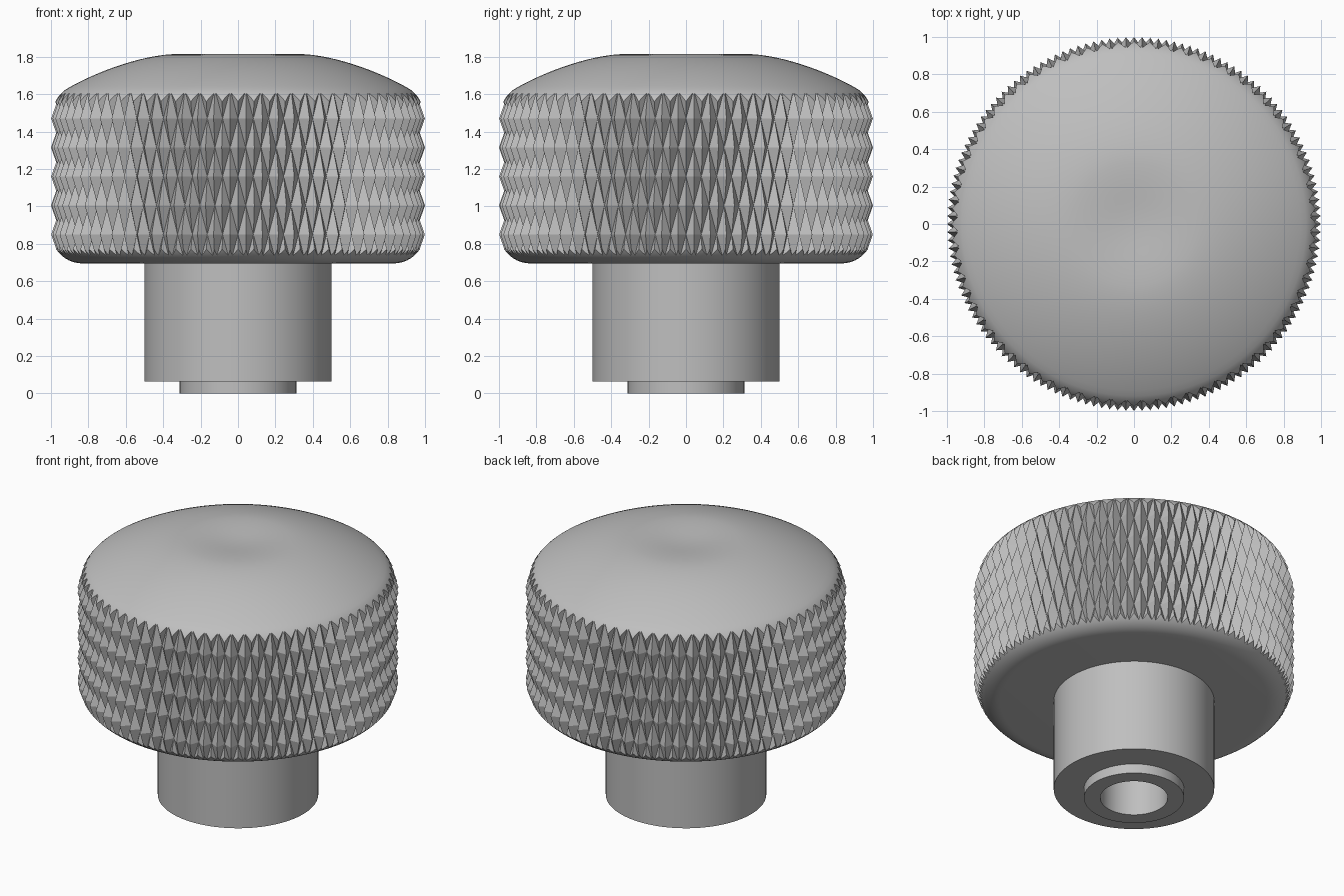
import bpy
import bmesh
from math import cos, sin, pi
from mathutils import Vector
from mathutils.geometry import interpolate_bezier

if "Cube" in bpy.data.objects:
    bpy.data.objects.remove(bpy.data.objects["Cube"])

# Single grey material
grey = bpy.data.materials.new("satin grey")
grey.use_nodes = True
colour = (0.52, 0.52, 0.52, 1)
grey.diffuse_color = colour
grey.node_tree.nodes["Principled BSDF"].inputs["Base Color"].default_value = colour


def add_object(name, bm):
    bmesh.ops.recalc_face_normals(bm, faces=bm.faces[:])
    mesh = bpy.data.meshes.new(name)
    bm.to_mesh(mesh)
    bm.free()
    mesh.materials.append(grey)
    ob = bpy.data.objects.new(name, mesh)
    bpy.context.collection.objects.link(ob)
    return ob


def lathe(name, profile, steps):
    """Revolve (radius, height) points around the z axis."""
    bm = bmesh.new()
    verts = [bm.verts.new((r, 0, z)) for r, z in profile]
    edges = [bm.edges.new(pair) for pair in zip(verts, verts[1:])]
    bmesh.ops.spin(bm, geom=verts + edges, cent=(0, 0, 0), axis=(0, 0, 1),
                   angle=2 * pi, steps=steps)
    bmesh.ops.remove_doubles(bm, verts=bm.verts[:], dist=1e-5)
    return add_object(name, bm)


def curve(a, b, c, d, count):
    pts = interpolate_bezier(*[Vector((r, z, 0)) for r, z in (a, b, c, d)], count)
    return [(p.x, p.y) for p in pts]


def smooth(ob):
    bpy.ops.object.select_all(action="DESELECT")
    ob.select_set(True)
    bpy.context.view_layer.objects.active = ob
    bpy.ops.object.shade_smooth_by_angle(angle=0.26)


# Knurled band: staggered rows of low four-sided pyramids
COLS, PEAK, VALLEY, FLARE = 144, 1.0, 0.945, 1.1
BASE, ROW = 0.695, 0.155
heights = [0.6] + [BASE + ROW * k for k in range(7)] + [1.95]


def is_peak(row, col):
    return (row + col) % 2 == 1


bm = bmesh.new()
rings = []
for row, z in enumerate(heights):
    ring = []
    for col in range(COLS):
        a = 2 * pi * col / COLS
        r = PEAK if is_peak(row, col) else VALLEY
        if row in (0, len(heights) - 1):
            r = FLARE
        ring.append(bm.verts.new((r * cos(a), r * sin(a), z)))
    rings.append(ring)
for row in range(len(heights) - 1):
    low, high = rings[row], rings[row + 1]
    for col in range(COLS):
        nxt = (col + 1) % COLS
        a, b, c, d = low[col], low[nxt], high[nxt], high[col]
        if is_peak(row, col):
            tris = (a, b, d), (b, c, d)
        else:
            tris = (a, b, c), (a, c, d)
        for tri in tris:
            bm.faces.new(tri)
bm.faces.new(rings[0])
bm.faces.new(rings[-1])
grip = add_object("knurled_head", bm)

# Rounded head shape that trims the band: flat underside, fillet, domed top
head = [(0, BASE)]
head += curve((0.83, BASE), (0.925, BASE), (1.0, 0.77), (1.0, 0.865), 12)
head += [(1.03, 0.93), (1.03, 1.41)]
head += curve((1.0, 1.47), (0.99, 1.55), (0.965, 1.595), (0.92, 1.626), 10)
head += curve((0.92, 1.626), (0.77, 1.715), (0.52, 1.81), (0.33, 1.815), 16)[1:]
head += curve((0.33, 1.815), (0.2, 1.817), (0.12, 1.8), (0, 1.8), 8)[1:]
trim = lathe("head_trim", head, 180)
trim.hide_render = True

cut = grip.modifiers.new("trim", "BOOLEAN")
cut.operation = "INTERSECT"
cut.solver = "EXACT"
cut.object = trim
bpy.context.view_layer.objects.active = grip
bpy.ops.object.modifier_apply(modifier=cut.name)
bpy.data.objects.remove(trim)
smooth(grip)

# Neck with a raised boss and a blind bore underneath
neck = lathe("neck", [(0, 0.69), (0.21, 0.69), (0.21, 0), (0.312, 0),
                      (0.312, 0.065), (0.5, 0.065), (0.5, 0.7), (0, 0.7)], 96)
smooth(neck)
